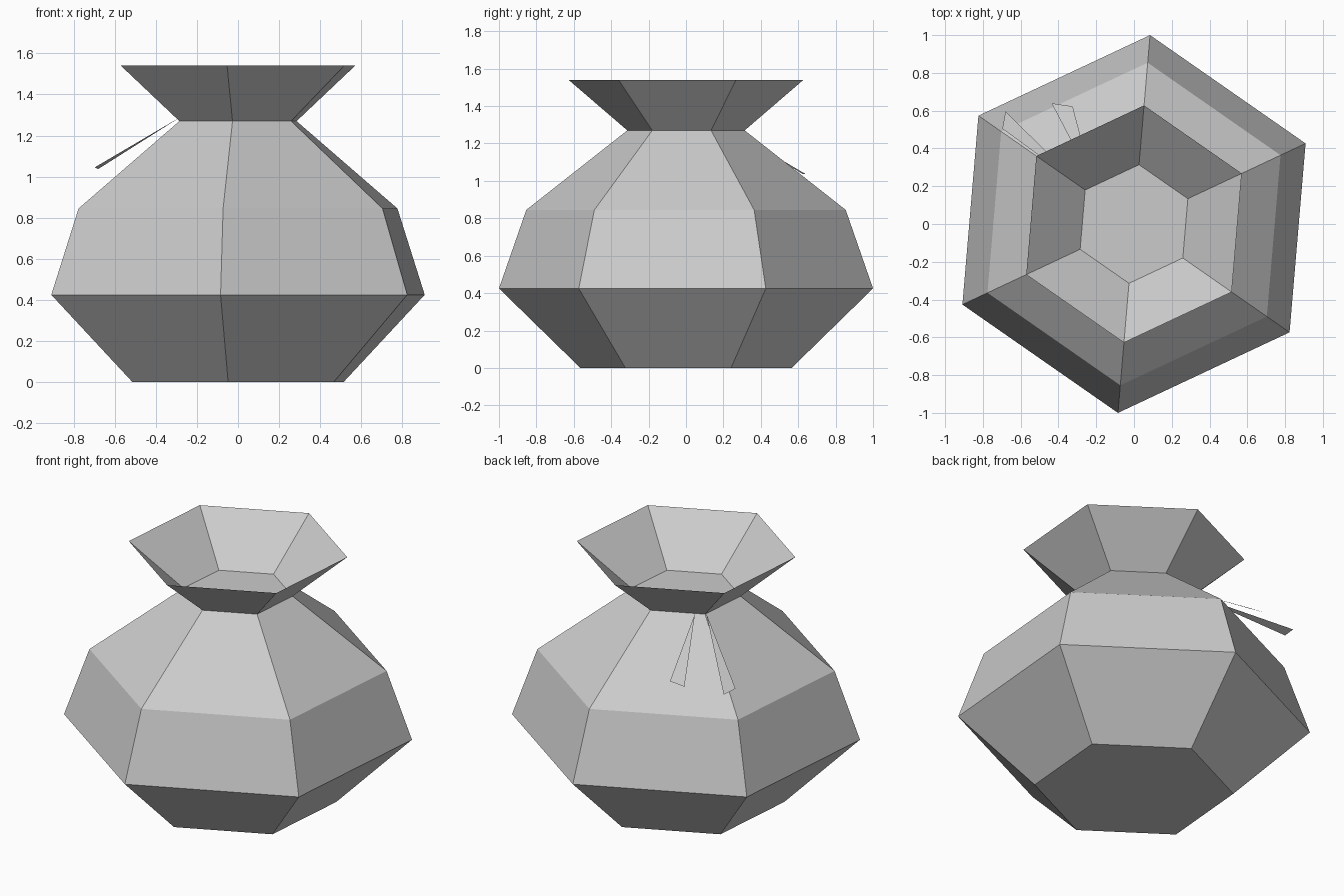
import bpy
import bmesh
from math import cos, sin, radians

cube = bpy.data.objects.get("Cube")
if cube:
    bpy.data.objects.remove(cube, do_unlink=True)

# One plain grey for the cloth and the tie
grey = bpy.data.materials.new("plain_grey")
grey.use_nodes = True
colour = (0.6, 0.6, 0.6, 1)
grey.diffuse_color = colour
grey.node_tree.nodes["Principled BSDF"].inputs["Base Color"].default_value = colour

SIDES = 6
TURN = radians(25.15)


def finish(name, bm):
    mesh = bpy.data.meshes.new(name)
    bm.to_mesh(mesh)
    bm.free()
    mesh.materials.append(grey)
    obj = bpy.data.objects.new(name, mesh)
    bpy.context.collection.objects.link(obj)
    return obj


def hex_loft(name, profile, capped):
    """Loft six-sided rings through (radius, height) pairs."""
    bm = bmesh.new()
    step = radians(360 / SIDES)
    rings = [[bm.verts.new((r * cos(TURN + i * step), r * sin(TURN + i * step), z))
              for i in range(SIDES)] for r, z in profile]
    for low, high in zip(rings, rings[1:]):
        for i in range(SIDES):
            j = (i + 1) % SIDES
            bm.faces.new((low[i], low[j], high[j], high[i]))
    if capped:
        bm.faces.new(rings[0][::-1])
        bm.faces.new(rings[-1])
    return finish(name, bm)


# Closed sack body, with the open gathered mouth above the neck
hex_loft("sack_body", [(0.567, 0), (1.0036, 0.425), (0.857, 0.845), (0.315, 1.27)], True)
hex_loft("sack_mouth", [(0.315, 1.27), (0.63, 1.54)], False)


# Two flat tapering tie ends hanging from the neck
def tie_end(name, corners):
    bm = bmesh.new()
    bm.faces.new([bm.verts.new(c) for c in corners])
    finish(name, bm)


tie_end("tie_end_right", [(-0.28, 0.2, 1.29), (-0.68, 0.597, 1.037), (-0.697, 0.505, 1.045)])
tie_end("tie_end_left", [(-0.22, 0.225, 1.28), (-0.325, 0.623, 1.037), (-0.436, 0.639, 1.037)])
